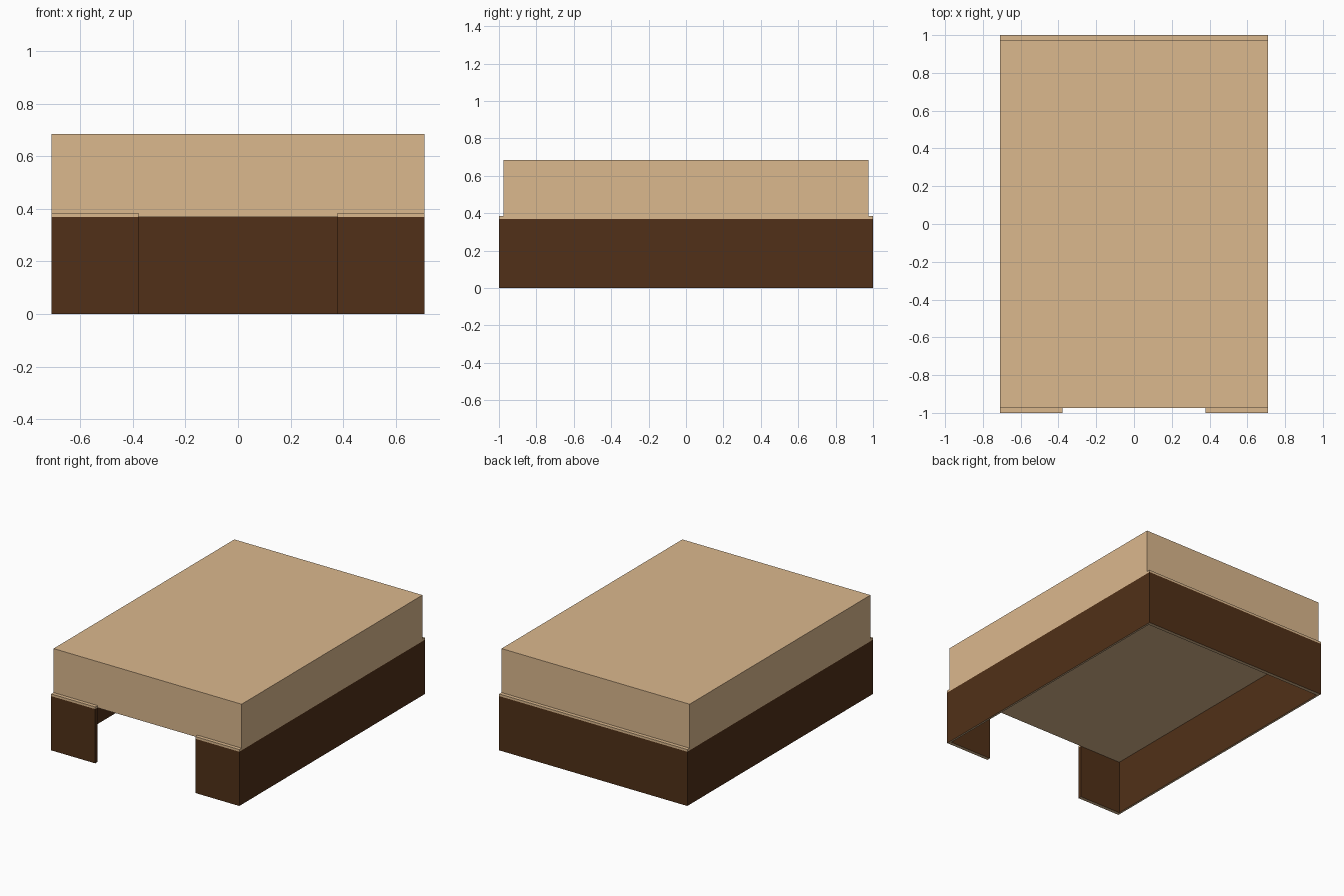
import bpy
import bmesh

if "Cube" in bpy.data.objects:
    bpy.data.objects.remove(bpy.data.objects["Cube"])

W, L = 0.71, 1.0          # half width, half length
T_SIDE, T_END = 0.014, 0.025
Z_BOARD, Z_TRIM, Z_TOP = 0.37, 0.385, 0.685
GAP = 0.378               # half width of the front opening


def material(name, rgb):
    m = bpy.data.materials.new(name)
    m.diffuse_color = (*rgb, 1)
    m.use_nodes = True
    m.node_tree.nodes["Principled BSDF"].inputs["Base Color"].default_value = m.diffuse_color
    return m


light = material("light_wood", (0.71, 0.48, 0.27))
dark = material("dark_wood", (0.082, 0.03, 0.009))


def box(name, x, y, z, mat, underside=None):
    """Box from (min, max) ranges, with an optional second colour underneath."""
    bm = bmesh.new()
    bmesh.ops.create_cube(bm, size=1)
    for v in bm.verts:
        v.co = [r[0] if c < 0 else r[1] for c, r in zip(v.co, (x, y, z))]
    bm.normal_update()
    me = bpy.data.meshes.new(name)
    me.materials.append(mat)
    if underside:
        me.materials.append(underside)
        for f in bm.faces:
            f.material_index = 1 if f.normal.z < -0.5 else 0
    bm.to_mesh(me)
    bm.free()
    ob = bpy.data.objects.new(name, me)
    bpy.context.collection.objects.link(ob)
    return ob


# Thick top slab
box("top_slab", (-W, W), (-L + T_END, L - T_END), (Z_BOARD, Z_TOP), light)

# Back board between the sides, with its light top edge
box("back_board", (-W + T_SIDE, W - T_SIDE), (L - T_END, L), (0, Z_BOARD), dark, light)
box("back_edge_trim", (-W, W), (L - T_END, L), (Z_BOARD, Z_TRIM), light)

# Side boards and short front boards, left and right
for side, s in (("left", -1), ("right", 1)):
    side_x = sorted((s * (W - T_SIDE), s * W))
    front_x = sorted((s * GAP, s * W))
    front_y = (-L, -L + T_END)
    box(f"{side}_side_board", side_x, (-L + T_END, L), (0, Z_BOARD), dark, light)
    box(f"{side}_front_board", front_x, front_y, (0, Z_BOARD), dark, light)
    box(f"{side}_front_edge_trim", front_x, front_y, (Z_BOARD, Z_TRIM), light)
